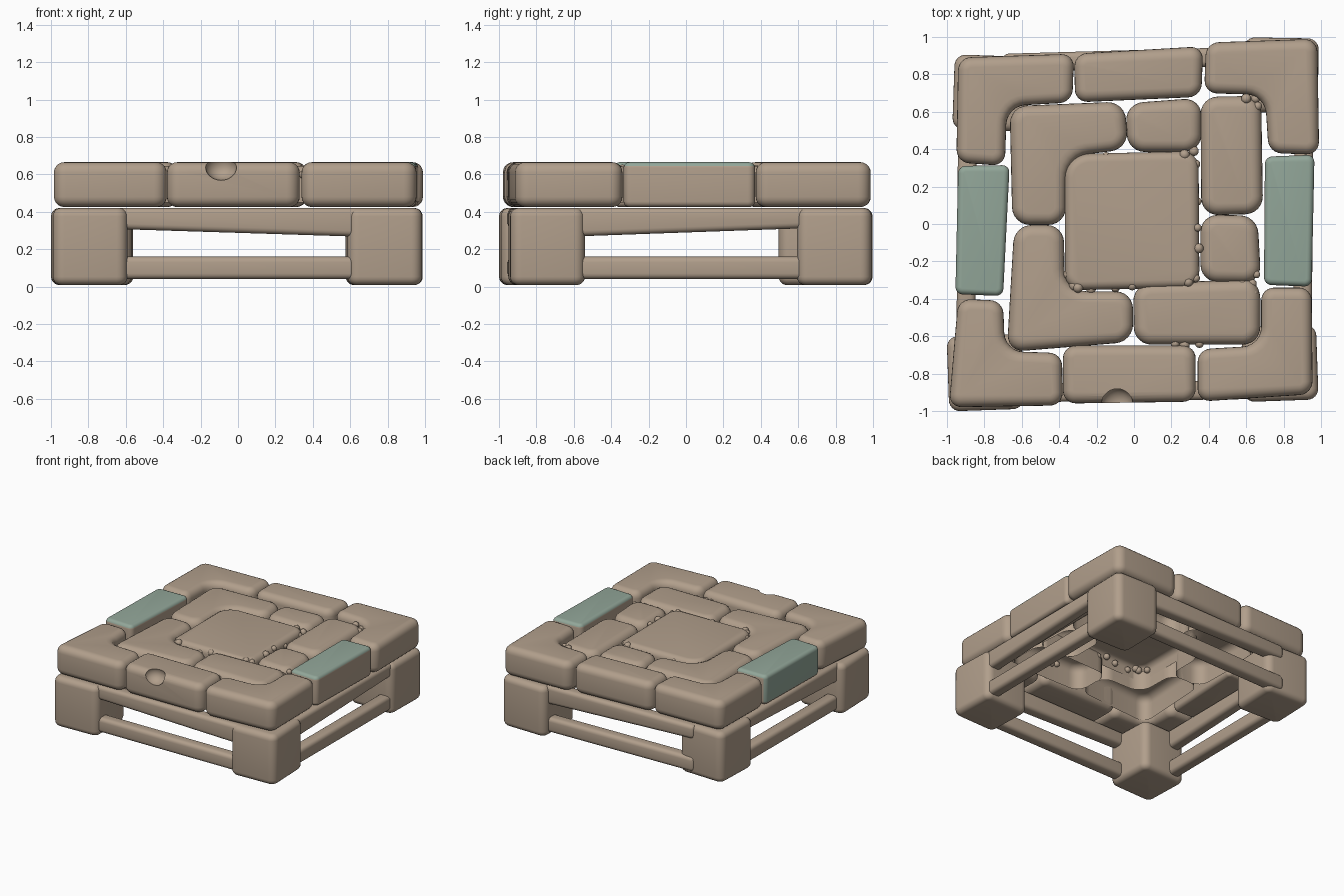
import bpy, bmesh, math, random
from mathutils import Vector, Matrix

if "Cube" in bpy.data.objects:
    bpy.data.objects.remove(bpy.data.objects["Cube"])

random.seed(4)

def material(name, rgb):
    m = bpy.data.materials.new(name)
    m.diffuse_color = (*rgb, 1)
    m.use_nodes = True
    m.node_tree.nodes["Principled BSDF"].inputs["Base Color"].default_value = m.diffuse_color
    return m

BROWN = material("tan stone", (0.44, 0.345, 0.26))
GREEN = material("grey green stone", (0.29, 0.385, 0.32))

def finish(bm, name, mat=BROWN):
    for f in bm.faces:
        f.smooth = True
    me = bpy.data.meshes.new(name)
    bm.to_mesh(me)
    bm.free()
    me.materials.append(mat)
    ob = bpy.data.objects.new(name, me)
    bpy.context.collection.objects.link(ob)
    return ob

def outline(pts, d, r, r_in):
    """Outline moved inward by d, corners rounded, inner corners wider."""
    p = [Vector(q) for q in pts]
    n = len(p)
    if sum(p[i - 1].x * p[i].y - p[i - 1].y * p[i].x for i in range(n)) < 0:
        p.reverse()
    q = []
    for i in range(n):
        u = (p[i] - p[i - 1]).normalized()
        v = (p[(i + 1) % n] - p[i]).normalized()
        nu, nv = Vector((-u.y, u.x)), Vector((-v.y, v.x))
        q.append(p[i] + (nu + nv) * d / (1 + nu.dot(nv)))
    out = []
    for i in range(n):
        a, b, c = q[i - 1], q[i], q[(i + 1) % n]
        convex = (b.x - a.x) * (c.y - b.y) - (b.y - a.y) * (c.x - b.x) > 0
        rad = max(r - d, 0.012) if convex else r_in + d
        rad = min(rad, 0.45 * (a - b).length, 0.45 * (c - b).length)
        s, e = b + (a - b).normalized() * rad, b + (c - b).normalized() * rad
        for k in range(7):
            t = k / 6
            w0, w1, w2 = (1 - t) ** 2, 1.5 * t * (1 - t), t * t
            out.append((s * w0 + b * w1 + e * w2) / (w0 + w1 + w2))
    return out

def stone(name, pts, z0, z1, r=0.065, r_in=0.1, rim=0.045, bottom=True):
    """Pillow-edged block lofted from inset outlines; can be open below."""
    angles = [math.pi / 2 * k / 5 for k in range(6)]
    up = [(rim * (1 - math.cos(a)), z1 - rim * (1 - math.sin(a))) for a in angles]
    down = [(d, z0 + z1 - z) for d, z in reversed(up)] if bottom else [(0, z0)]
    bm = bmesh.new()
    rings = [[bm.verts.new((v.x, v.y, z)) for v in outline(pts, d, r, r_in)] for d, z in down + up]
    n = len(rings[0])
    for lo, hi in zip(rings, rings[1:]):
        for i in range(n):
            j = (i + 1) % n
            bm.faces.new((lo[i], lo[j], hi[j], hi[i]))
    bm.faces.new(rings[-1])
    if bottom:
        bm.faces.new(rings[0][::-1])
    return finish(bm, name)

# Outer ring of stones
outer = {
    "outer_corner_back_left": [(-.94, .89), (-.32, .91), (-.33, .65), (-.68, .63), (-.69, .31), (-.95, .33)],
    "outer_back": [(-.32, .91), (.37, .95), (.36, .68), (-.315, .65)],
    "outer_corner_back_right": [(.385, .97), (.98, .99), (.99, .37), (.72, .38), (.70, .69), (.375, .70)],
    "outer_green_right": [(.70, .36), (.965, .37), (.95, -.335), (.695, -.325)],
    "outer_corner_front_right": [(.68, -.34), (.95, -.34), (.955, -.91), (.34, -.95), (.34, -.67), (.68, -.65)],
    "outer_front": [(-.38, -.65), (.33, -.65), (.33, -.95), (-.38, -.96)],
    "outer_corner_front_left": [(-.94, -.40), (-.70, -.41), (-.69, -.68), (-.385, -.69), (-.38, -.97), (-.99, -.98)],
    "outer_green_left": [(-.94, .31), (-.665, .315), (-.70, -.385), (-.955, -.375)],
}
for name, pts in outer.items():
    green = "green" in name
    ob = stone(name, pts, 0.425, 0.665, r=0.04 if green else 0.07, rim=0.03 if green else 0.055)
    if green:  # green on top, and on the outer face of the left one
        ob.data.materials.append(GREEN)
        for f in ob.data.polygons:
            f.material_index = int(f.normal.z > 0.3 or ("left" in name and f.normal.x < -0.4 and f.normal.z > -0.3))

# Chip knocked out of the front stone
bpy.ops.mesh.primitive_ico_sphere_add(subdivisions=3, radius=0.08, location=(-.09, -.955, .64))
cutter = bpy.context.object
cutter.scale = (1.05, 1, 0.9)
front = bpy.data.objects["outer_front"]
mod = front.modifiers.new("chip", 'BOOLEAN')
mod.operation, mod.object, mod.solver = 'DIFFERENCE', cutter, 'EXACT'
bpy.context.view_layer.objects.active = front
bpy.ops.object.modifier_apply(modifier="chip")
bpy.data.objects.remove(cutter)
front.select_set(True)
bpy.ops.object.shade_smooth_by_angle(angle=math.radians(50))

# Inner ring of stones, open underneath
inner = {
    "inner_corner_back_left": [(-.665, .63), (-.05, .655), (-.03, .40), (-.36, .36), (-.365, -.005), (-.65, -.005)],
    "inner_back": [(-.045, .645), (.36, .675), (.36, .385), (-.035, .385)],
    "inner_right_long": [(.355, .68), (.68, .685), (.69, .055), (.36, .045)],
    "inner_right_short": [(.355, .05), (.66, .045), (.68, -.315), (.355, -.31)],
    "inner_front_right": [(-.005, -.32), (.63, -.295), (.675, -.36), (.675, -.645), (0, -.645)],
    "inner_corner_front_left": [(-.64, -.005), (-.375, -.005), (-.37, -.36), (-.005, -.36), (-.005, -.63), (-.68, -.685)],
}
for name, pts in inner.items():
    stone(name, pts, 0.45, 0.645, r=0.095, r_in=0.12, rim=0.06, bottom=False)

# Centre slab, a shallow cap
stone("centre_slab", [(-.37, .30), (-.29, .375), (.345, .39), (.35, -.34), (-.37, -.355)],
      0.54, 0.645, r=0.09, rim=0.045, bottom=False)

# Legs: centre and turn of each block
for name, x, y, turn in (("leg_front_left", -.795, -.795, 2), ("leg_front_right", .78, -.745, 2),
                         ("leg_back_right", .785, .795, -1), ("leg_back_left", -.765, .70, -2)):
    h = 0.2
    rot = Matrix.Rotation(math.radians(turn), 2)
    pts = [Vector((x, y)) + rot @ Vector(c) for c in ((-h, -h), (h, -h), (h, h), (-h, h))]
    stone(name, pts, 0.008, 0.42, r=0.06, rim=0.045)

def beam(name, a, b, lo, hi, width=0.10):
    """Bar from a to b; lo gives the underside height at each end."""
    bm = bmesh.new()
    a, b = Vector(a), Vector(b)
    d = (b - a).normalized()
    side = Vector((-d.y, d.x)) * width / 2
    rings = []
    for p, z in ((a, lo[0]), (b, lo[1])):
        rings.append([bm.verts.new((*(p + side * s), q)) for s, q in ((-1, z), (1, z), (1, hi), (-1, hi))])
    for i in range(4):
        j = (i + 1) % 4
        bm.faces.new((rings[0][i], rings[0][j], rings[1][j], rings[1][i]))
    for ring in rings:
        bm.faces.new(ring)
    bmesh.ops.recalc_face_normals(bm, faces=bm.faces)
    bmesh.ops.bevel(bm, geom=bm.edges[:], offset=0.03, segments=4, profile=0.5, affect='EDGES')
    return finish(bm, name)

# Beams between the legs, an upper tapered one and a lower one per side
sides = {"front": ((-.72, -.905), (.70, -.885), (.31, .265)), "right": ((.90, -.68), (.91, .72), (.265, .315)),
         "back": ((.72, .90), (-.70, .86), (.265, .31)), "left": ((-.89, .62), (-.90, -.72), (.315, .265))}
for name, (a, b, lo) in sides.items():
    beam("upper_beam_" + name, a, b, lo, .42)
    beam("lower_beam_" + name, a, b, (.04, .04), .16)

# Pebbles in the joints
spots = [(-.32, .315), (-.23, .355), (-.15, .365), (.27, .37), (.32, .39), (.33, .32), (.34, .12), (.34, -.02),
         (.345, -.13), (.31, -.26), (.33, -.29), (.29, -.31), (.07, -.34), (-.01, -.33), (-.10, -.34),
         (-.23, -.35), (-.30, -.34), (-.355, -.27), (-.32, -.33), (.60, .67), (.65, .67), (.66, .63),
         (.58, -.31), (.63, -.32), (.655, -.27), (.64, -.37), (.22, -.64), (.27, -.645), (.35, -.64)]
bm = bmesh.new()
for x, y in spots:
    size = random.uniform(0.02, 0.029)
    bmesh.ops.create_icosphere(bm, subdivisions=2, radius=size,
                               matrix=Matrix.Translation((x, y, random.uniform(.59, .63))))
finish(bm, "pebbles")
